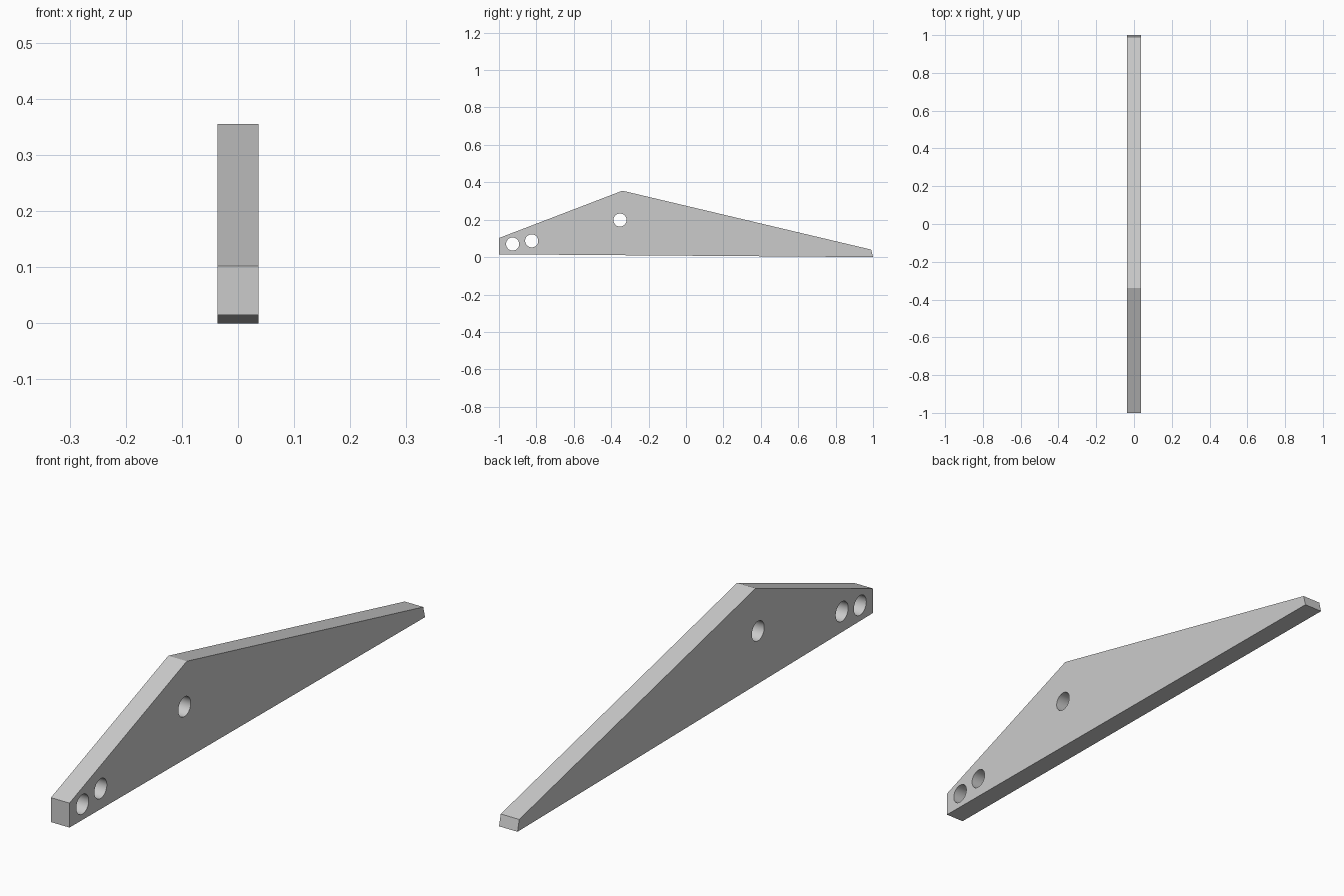
import bpy, bmesh, math
from mathutils import Matrix

cube = bpy.data.objects.get("Cube")
if cube:
    bpy.data.objects.remove(cube, do_unlink=True)

THICKNESS = 0.073
PROFILE = [(-1, 0.015), (1, 0), (0.99, 0.04), (-0.34, 0.355), (-1, 0.102)]  # (y, z)
HOLES = [(-0.927, 0.07), (-0.825, 0.087), (-0.353, 0.198)]
HOLE_RADIUS = 0.035

# Single plain grey
grey = bpy.data.materials.new("plain grey")
grey.use_nodes = True
colour = (0.6, 0.6, 0.6, 1)
grey.diffuse_color = colour
grey.node_tree.nodes["Principled BSDF"].inputs["Base Color"].default_value = colour


def add_object(name, bm):
    bmesh.ops.recalc_face_normals(bm, faces=bm.faces)
    mesh = bpy.data.meshes.new(name)
    bm.to_mesh(mesh)
    bm.free()
    mesh.materials.append(grey)
    obj = bpy.data.objects.new(name, mesh)
    bpy.context.collection.objects.link(obj)
    return obj


# Tapered plate: side profile extruded across its thickness
bm = bmesh.new()
side = bm.faces.new([bm.verts.new((-THICKNESS / 2, y, z)) for y, z in PROFILE])
extruded = bmesh.ops.extrude_face_region(bm, geom=[side], use_keep_orig=True)
bmesh.ops.translate(bm, vec=(THICKNESS, 0, 0),
                    verts=[v for v in extruded["geom"] if isinstance(v, bmesh.types.BMVert)])
plate = add_object("lever_plate", bm)

# Round hole cutters
bm = bmesh.new()
for y, z in HOLES:
    bmesh.ops.create_cone(bm, cap_ends=True, segments=48, radius1=HOLE_RADIUS,
                          radius2=HOLE_RADIUS, depth=THICKNESS * 3,
                          matrix=Matrix.Translation((0, y, z)) @ Matrix.Rotation(math.pi / 2, 4, "Y"))
cutter = add_object("hole_cutters", bm)
cutter.hide_render = True

# Drill the holes
drill = plate.modifiers.new("drill_holes", "BOOLEAN")
drill.operation = "DIFFERENCE"
drill.solver = "EXACT"
drill.object = cutter
bpy.ops.object.select_all(action="DESELECT")
bpy.context.view_layer.objects.active = plate
plate.select_set(True)
bpy.ops.object.modifier_apply(modifier=drill.name)
bpy.data.objects.remove(cutter, do_unlink=True)

# Smooth hole walls, crisp edges
bpy.ops.object.shade_smooth_by_angle(angle=math.radians(12))
